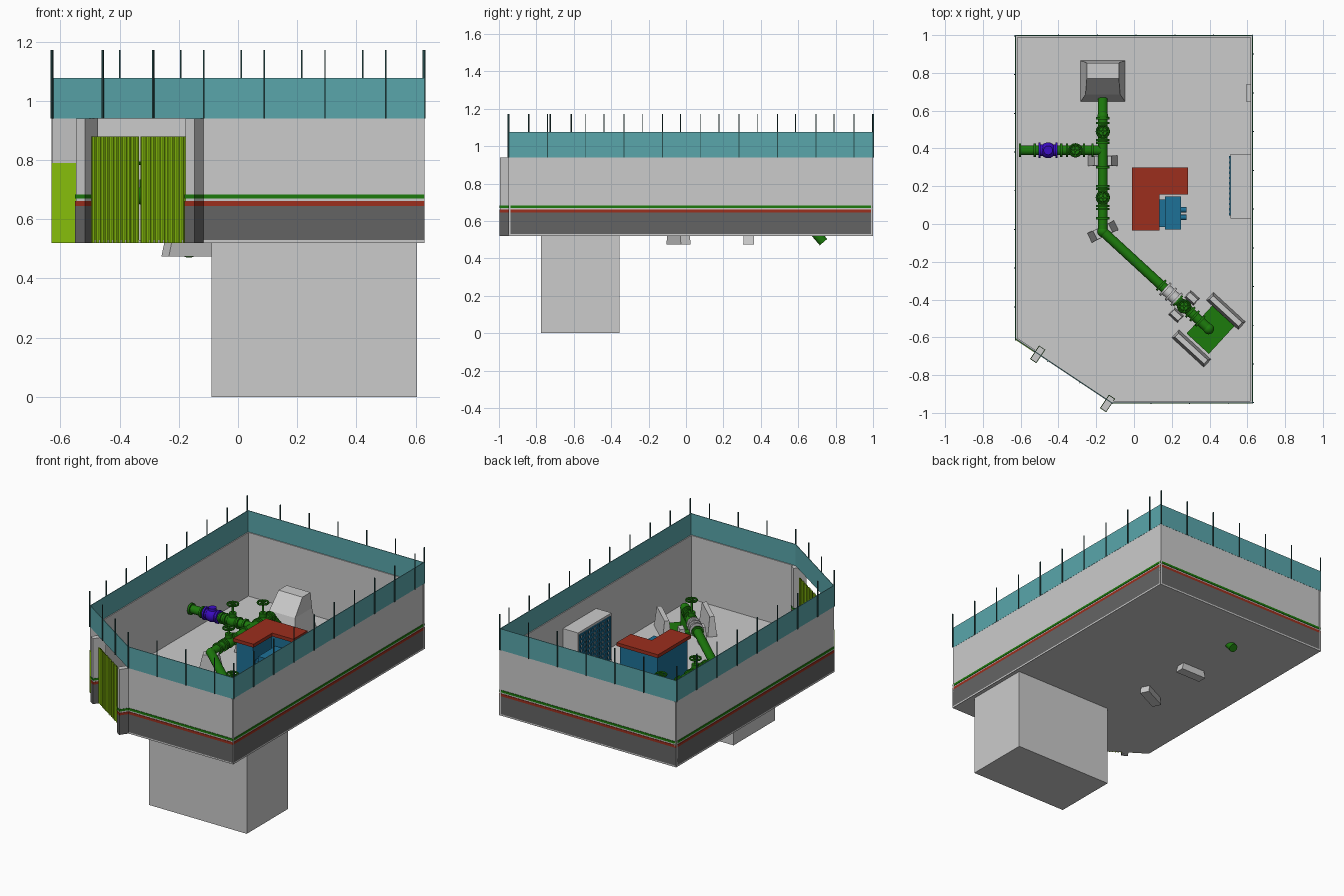
import bpy, bmesh, math
from mathutils import Vector

cube = bpy.data.objects.get("Cube")
if cube:
    bpy.data.objects.remove(cube, do_unlink=True)


def material(name, r, g, b):
    m = bpy.data.materials.new(name)
    m.use_nodes = True
    col = [(c / 255) ** 2.2 for c in (r, g, b)] + [1]
    m.diffuse_color = col
    m.node_tree.nodes["Principled BSDF"].inputs["Base Color"].default_value = col
    return m


GREY = material("light concrete", 202, 202, 202)
DARK = material("dark plinth grey", 100, 100, 100)
RED = material("brick red", 155, 50, 35)
GREEN = material("pipe green", 34, 122, 20)
TEAL = material("fence teal", 90, 165, 170)
POST = material("post dark teal", 45, 80, 80)
LIME = material("gate lime", 140, 198, 20)
BLUE = material("desk blue", 35, 112, 150)
VIOLET = material("valve violet blue", 62, 20, 195)


def mesh_object(name, bm, mat):
    bmesh.ops.recalc_face_normals(bm, faces=bm.faces)
    me = bpy.data.meshes.new(name)
    bm.to_mesh(me)
    bm.free()
    me.materials.append(mat)
    ob = bpy.data.objects.new(name, me)
    bpy.context.collection.objects.link(ob)
    return ob


def loft(name, mat, rings, at=(0, 0), angle=0):
    """Solid through rectangles given as (z, x0, x1, y0, y1), turned about a point."""
    bm = bmesh.new()
    c, s = math.cos(angle), math.sin(angle)
    rows = []
    for z, x0, x1, y0, y1 in rings:
        corners = ((x0, y0), (x1, y0), (x1, y1), (x0, y1))
        rows.append([bm.verts.new((at[0] + c * x - s * y, at[1] + s * x + c * y, z)) for x, y in corners])
    for a, b in zip(rows, rows[1:]):
        for i in range(4):
            j = (i + 1) % 4
            bm.faces.new((a[i], a[j], b[j], b[i]))
    bm.faces.new(rows[0][::-1])
    bm.faces.new(rows[-1])
    return mesh_object(name, bm, mat)


def box(name, mat, x0, x1, y0, y1, z0, z1, at=(0, 0), angle=0):
    return loft(name, mat, [(z, x0, x1, y0, y1) for z in (z0, z1)], at, angle)


def prism(name, mat, outline, z0, z1):
    bm = bmesh.new()
    face = bm.faces.new([bm.verts.new((x, y, z0)) for x, y in outline])
    top = bmesh.ops.extrude_face_region(bm, geom=[face])["geom"]
    bmesh.ops.translate(bm, vec=(0, 0, z1 - z0), verts=[v for v in top if isinstance(v, bmesh.types.BMVert)])
    return mesh_object(name, bm, mat)


def panel(name, mat, a, b, z0, z1, inner, outer):
    """Upright plate from a to b; offsets are measured outward from the line."""
    d = Vector(b) - Vector(a)
    return box(name, mat, 0, d.length, -outer, -inner, z0, z1, a, math.atan2(d.y, d.x))


def smooth(ob, name, mat):
    ob.name = name
    ob.data.materials.append(mat)
    bpy.ops.object.shade_smooth_by_angle(angle=math.radians(40))


def tube(name, mat, p, q, r):
    p, q = Vector(p), Vector(q)
    d = q - p
    bpy.ops.mesh.primitive_cylinder_add(vertices=20, radius=r, depth=d.length, location=(p + q) / 2,
                                        rotation=d.to_track_quat('Z', 'Y').to_euler())
    smooth(bpy.context.object, name, mat)


def ball(name, mat, p, r):
    bpy.ops.mesh.primitive_uv_sphere_add(segments=20, ring_count=12, radius=r, location=p)
    smooth(bpy.context.object, name, mat)


def flange(name, mat, p, d, r=0.036):
    p, d = Vector(p), Vector(d).normalized() * 0.006
    tube(name, mat, p - d, p + d, r)


def valve(name, mat, p, d, wheel_z):
    """Gate valve with end flanges, bonnet, stem and handwheel."""
    p, d = Vector(p), Vector(d).normalized()
    ball(name + "_body", mat, p, 0.037)
    for k in (-1, 1):
        flange(name + "_flange", mat, p + d * 0.045 * k, d)
    tube(name + "_bonnet", mat, p, p + Vector((0, 0, 0.055)), 0.022)
    tube(name + "_stem", mat, p, (p.x, p.y, wheel_z + 0.012), 0.007)
    bpy.ops.mesh.primitive_torus_add(location=(p.x, p.y, wheel_z), major_radius=0.032, minor_radius=0.006,
                                     major_segments=20, minor_segments=8)
    smooth(bpy.context.object, name + "_handwheel", mat)
    for k in range(2):
        box(name + "_spoke", mat, -0.03, 0.03, -0.004, 0.004, wheel_z - 0.003, wheel_z + 0.003,
            (p.x, p.y), k * math.pi / 2)


# Floor slab and pit
BASE, TOP = 0.52, 0.94
outline = [(0.63, 1), (-0.63, 1), (-0.63, -0.61), (-0.12, -0.95), (0.63, -0.95)]
prism("floor_slab", GREY, outline, BASE, 0.53)
box("pit", GREY, -0.09, 0.605, -0.775, -0.355, 0, BASE)

# Perimeter walls with coloured bands; the gate side keeps only a short wall
BANDS = [("plinth", DARK, BASE, 0.645), ("red_stripe", RED, 0.645, 0.661), ("green_stripe", GREEN, 0.67, 0.684)]
gate_dir = (Vector(outline[3]) - Vector(outline[2])).normalized()
gate_angle = math.atan2(gate_dir.y, gate_dir.x)
short_end = Vector(outline[2]) + gate_dir * 0.12
for i, a in enumerate(outline):
    b = outline[(i + 1) % 5]
    if i == 2:
        panel("gate_side_wall", GREY, a, short_end, BASE, TOP, -0.012, -0.003)
        panel("small_gate_panel", LIME, a, short_end, BASE, 0.79, -0.003, 0.001)
    else:
        panel("wall", GREY, a, b, BASE, TOP, -0.012, -0.003)
        for name, mat, z0, z1 in BANDS:
            panel(name, mat, a, b, z0, z1, -0.003, 0)
    # Fence sheet and its posts
    panel("fence_sheet", TEAL, a, b, TOP, 1.077, -0.006, -0.002)
    d = Vector(b) - Vector(a)
    steps = round(d.length / 0.205)
    for k in range(steps):
        p = Vector(a) + d * min(1, (k * 0.205 + 0.004) / d.length)
        box("fence_post", POST, -0.0025, 0.0025, -0.004, 0.002, TOP, 1.172, p, math.atan2(d.y, d.x))

# Gate posts
for p in ((-0.51, -0.69), (-0.14, -0.95)):
    box("gate_post", GREY, -0.018, 0.018, -0.041, 0.041, BASE, TOP, p, gate_angle)
    for name, mat, z0, z1 in BANDS:
        box("gate_post_" + name, mat, -0.02, 0.02, -0.043, 0.043, z0, z1, p, gate_angle)

# Corrugated gate leaves
normal = Vector((gate_dir.y, -gate_dir.x))
start = Vector((-0.495, -0.70))
for leaf, (s0, s1) in enumerate(((0, 0.193), (0.199, 0.41))):
    bm = bmesh.new()
    last = None
    count = 44
    for k in range(count + 1):
        p = start + gate_dir * (s0 + (s1 - s0) * k / count) + normal * (0.008 if k % 4 in (1, 2) else 0)
        pair = [bm.verts.new((p.x, p.y, z)) for z in (BASE, 0.88)]
        if last:
            bm.faces.new((last[0], pair[0], pair[1], last[1]))
        last = pair
    mesh_object("gate_leaf", bm, LIME)

# Inlet block, sloped at the front
loft("inlet_block", GREY, [(BASE, -0.285, -0.045, 0.645, 0.865), (0.65, -0.257, -0.073, 0.685, 0.857),
                           (0.75, -0.25, -0.08, 0.77, 0.852)])

# Main pipe run
X, Z = -0.165, 0.68
bend, end = Vector((X, -0.04, Z)), Vector((0.395, -0.555, Z))
run = (end - bend).normalized()
run_angle = math.atan2(run.y, run.x)
drop = Vector((X, 0.57, Z))
tube("main_pipe", GREEN, drop, bend, 0.026)
tube("inlet_pipe", GREEN, drop, (X, 0.735, 0.487), 0.026)
tube("outlet_pipe", GREEN, bend, end, 0.026)
tube("outlet_drop_pipe", GREEN, end, (end.x, end.y, BASE), 0.028)
for p in (drop, bend, end):
    ball("pipe_elbow", GREEN, p, 0.029)
for y in (0.03, 0.08, 0.2, 0.3, 0.43, 0.56):
    flange("main_flange", GREEN, (X, y, Z), (0, 1, 0))
valve("main_valve", GREEN, (X, 0.49, Z), (0, 1, 0), 0.8)
valve("lower_valve", GREEN, (X, 0.14, Z), (0, 1, 0), 0.77)

# Branch pipe with its two valves
tube("branch_pipe", GREEN, (X, 0.39, Z), (-0.61, 0.39, Z), 0.026)
for x in (-0.604, -0.525, -0.385, -0.22):
    flange("branch_flange", GREEN, (x, 0.39, Z), (1, 0, 0))
valve("branch_valve", GREEN, (-0.31, 0.39, Z), (1, 0, 0), 0.79)
tube("check_valve_body", VIOLET, (-0.505, 0.39, Z), (-0.405, 0.39, Z), 0.031)
ball("check_valve_bulge", VIOLET, (-0.455, 0.39, Z), 0.042)
for x in (-0.5, -0.41):
    flange("check_valve_flange", VIOLET, (x, 0.39, Z), (1, 0, 0), 0.041)
tube("check_valve_cap", VIOLET, (-0.455, 0.39, Z), (-0.455, 0.39, Z + 0.05), 0.024)

# Steel joint and outlet valve on the slanted run
joint = bend + run * 0.49
tube("joint_sleeve", GREY, joint - run * 0.035, joint + run * 0.035, 0.032)
for k in (-0.04, 0, 0.04):
    flange("joint_ring", GREY, joint + run * k, run, 0.043)
valve("outlet_valve", GREEN, bend + run * 0.585, run, 0.81)
for k in (0.42, 0.66, 0.7):
    flange("outlet_flange", GREEN, bend + run * k, run)

# Concrete pipe saddles reaching below the floor
for p, angle in (((X, 0.335), 0), ((X, -0.04), 0.45)):
    loft("pipe_saddle", GREY, [(0.475, -0.09, 0.09, -0.029, 0.029), (0.675, -0.045, 0.045, -0.026, 0.026)], p, angle)
for k in (-1, 1):
    side = Vector((-run.y, run.x)) * k
    mid = Vector((0.265, -0.437)) + side * 0.062
    loft("valve_saddle", GREY, [(0.53, -0.032, 0.032, -0.025, 0.025), (0.64, -0.028, 0.028, -0.015, 0.015)],
         mid, run_angle)
    loft("outlet_curb", GREY, [(0.53, -0.115, 0.115, -0.028, 0.028), (0.655, -0.105, 0.105, -0.014, 0.014)],
         Vector((0.395, -0.56)) + side * 0.135, run_angle)
box("outlet_cover_plate", GREEN, -0.08, 0.08, -0.1, 0.1, 0.53, 0.55, (0.405, -0.56), run_angle)

# Corner desk with red top, and the seat in its notch
def corner(inset):
    i = inset
    return [(-0.01 + i, -0.035 + i), (0.135 - i, -0.035 + i), (0.135 - i, 0.155 + i),
            (0.285 - i, 0.155 + i), (0.285 - i, 0.3 - i), (-0.01 + i, 0.3 - i)]


prism("desk_body", BLUE, corner(0.015), 0.53, 0.79)
prism("desk_top", RED, corner(0), 0.79, 0.812)
box("control_cabinet", BLUE, 0.165, 0.25, -0.03, 0.145, 0.53, 0.74)
box("cabinet_side_unit", BLUE, 0.13, 0.165, -0.015, 0.13, 0.53, 0.7)
for y in (0.035, 0.075):
    tube("cabinet_knob", BLUE, (0.245, y, 0.66), (0.278, y, 0.66), 0.014)

# Wall cabinet with lattice front, and a small wall box
box("rack_cabinet", GREY, 0.51, 0.618, 0.03, 0.37, 0.53, 0.84)
for k in range(12):
    y = 0.045 + k * 0.0275
    box("rack_upright", BLUE, 0.504, 0.51, y, y + 0.012, 0.545, 0.825)
for k in range(10):
    z = 0.545 + k * 0.03
    box("rack_rail", BLUE, 0.505, 0.51, 0.045, 0.36, z, z + 0.01)
box("wall_box", GREY, 0.595, 0.62, 0.645, 0.74, 0.6, 0.75)
